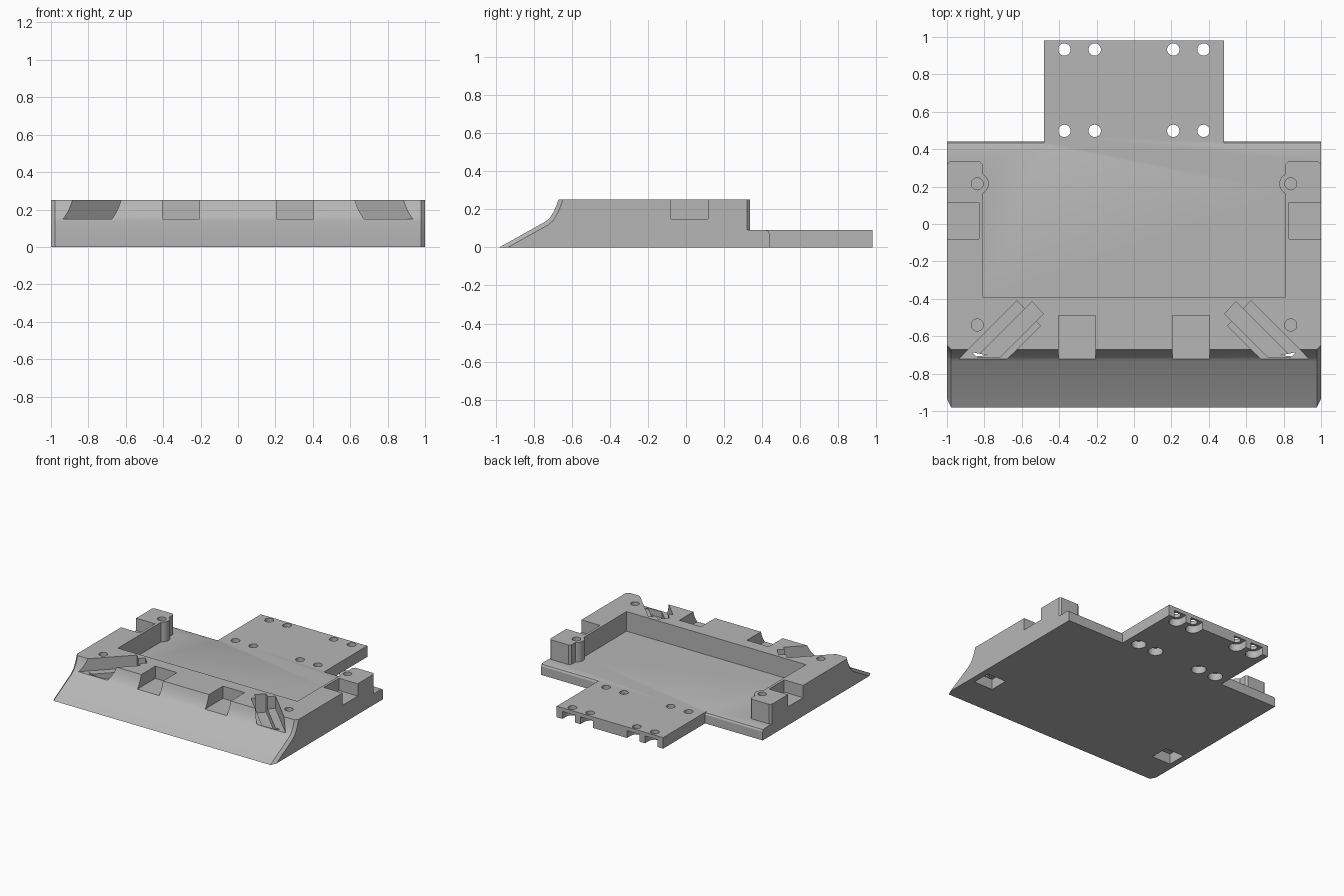
import bpy, bmesh, math

cube = bpy.data.objects.get("Cube")
if cube:
    bpy.data.objects.remove(cube, do_unlink=True)

grey = bpy.data.materials.new("plain_grey")
grey.use_nodes = True
grey.diffuse_color = (0.47, 0.47, 0.47, 1)
grey.node_tree.nodes["Principled BSDF"].inputs["Base Color"].default_value = grey.diffuse_color


def prism(name, pts, lo, hi, along="z"):
    """Extrude an outline: (x, y) points along z, or (y, z) points along x."""
    bm = bmesh.new()
    ends = []
    for h in (lo, hi):
        ends.append([bm.verts.new((a, b, h) if along == "z" else (h, a, b)) for a, b in pts])
    bm.faces.new(ends[0])
    bm.faces.new(ends[1])
    n = len(pts)
    for i in range(n):
        j = (i + 1) % n
        bm.faces.new((ends[0][i], ends[0][j], ends[1][j], ends[1][i]))
    bmesh.ops.recalc_face_normals(bm, faces=bm.faces)
    mesh = bpy.data.meshes.new(name)
    bm.to_mesh(mesh)
    bm.free()
    mesh.materials.append(grey)
    ob = bpy.data.objects.new(name, mesh)
    bpy.context.collection.objects.link(ob)
    return ob


def rect(x0, x1, y0, y1):
    return [(x0, y0), (x1, y0), (x1, y1), (x0, y1)]


def circle(x, y, r, n=32):
    return [(x + r * math.cos(math.tau * i / n), y + r * math.sin(math.tau * i / n)) for i in range(n)]


def combine(tool, operation="DIFFERENCE"):
    tool.hide_render = True
    mod = body.modifiers.new(tool.name, "BOOLEAN")
    mod.operation, mod.solver, mod.object = operation, "EXACT", tool
    bpy.context.view_layer.objects.active = body
    bpy.ops.object.modifier_apply(modifier=mod.name)
    bpy.data.objects.remove(tool, do_unlink=True)


def cut_pair(name, pts, lo, hi):
    """Cut the same outline on the left and the right."""
    for s in (1, -1):
        combine(prism(name, [(s * x, y) for x, y in pts], lo, hi))


# Tray body with a sloping, slightly hollow front
front = [(-0.98, 0), (-0.735, 0.137), (-0.715, 0.155), (-0.696, 0.185), (-0.682, 0.215), (-0.67, 0.25)]
body = prism("tray_body", front + [(0.44, 0.25), (0.44, 0)], -1, 1, "x")

# Chamfer along both ends of the front
bm = bmesh.new()
bm.from_mesh(body.data)
edges = [e for e in bm.edges
         if abs(e.verts[0].co.x - e.verts[1].co.x) < 0.01 and all(v.co.y < -0.6 for v in e.verts)]
edges = [e for e in edges if abs(e.verts[0].co.z - e.verts[1].co.z) > 0.001]
bmesh.ops.bevel(bm, geom=edges, offset=0.022, segments=1, affect="EDGES")
bm.to_mesh(body.data)
bm.free()

# Rear tongue
combine(prism("rear_tongue", rect(-0.48, 0.48, 0.3, 0.98), 0, 0.2), "UNION")

# Open recess and rear ledge, leaving round screw bosses in the side walls
boss_x, boss_y = 0.835, 0.215
half = [(0.81, -0.39)]
for i in range(13):
    a = math.radians(243 - 126 * i / 12)
    half.append((boss_x + 0.058 * math.cos(a), boss_y + 0.058 * math.sin(a)))
half += [(0.81, 0.32), (0.825, 0.335), (0.985, 0.335), (1.0, 0.32), (1.1, 0.32), (1.1, 1.2)]
combine(prism("recess", half + [(-x, y) for x, y in reversed(half)], 0.09, 0.4))

# Softened rear edge of the ledge
for s in (1, -1):
    ledge = [(0.42, 0.0901), (0.433, 0.085), (0.4401, 0.07), (0.5, 0.07), (0.5, 0.12)]
    combine(prism("ledge_edge", ledge, s * 0.48, s * 1.1, "x"))

# Side and front cable notches
cut_pair("side_notch", rect(0.83, 1.1, -0.08, 0.115), 0.15, 0.4)
cut_pair("front_notch", rect(0.207, 0.403, -0.49, -1.1), 0.15, 0.4)

# Diagonal corner channels with a deeper middle slot
cut_pair("corner_channel", [(0.625, -0.41), (0.5, -0.545), (0.795, -0.84), (1.055, -0.84)], 0.15, 0.4)
cut_pair("corner_slot", [(0.545, -0.415), (0.485, -0.48), (0.715, -0.71), (0.84, -0.71)], 0.1, 0.4)

# Pockets under the corners, with a small opening upwards
cut_pair("under_pocket", rect(0.78, 0.95, -0.715, -0.56), -0.1, 0.085)
cut_pair("pocket_opening", [(0.785, -0.702), (0.865, -0.686), (0.845, -0.708)], 0.05, 0.2)

# Blind screw holes in the rim
for y in (boss_y, -0.54):
    cut_pair("rim_screw_hole", circle(boss_x + 0.003, y, 0.032), 0.12, 0.4)

# Tongue screw holes, counterbored below and open at the rear edge
for x in (0.21, 0.372):
    for y in (0.498, 0.933):
        cut_pair("tongue_hole", circle(x, y, 0.033), -0.1, 0.2)
        bore = circle(x, y, 0.056)
        if y > 0.9:
            bore = [(px, py) for px, py in bore if py < y + 0.001]
            bore += [(x + 0.056, 1.1), (x - 0.056, 1.1)]
            bore = sorted(bore[:-2], key=lambda p: p[0]) + bore[-2:]
        cut_pair("tongue_bore", bore, -0.1, 0.06)

bpy.ops.object.select_all(action="DESELECT")
body.select_set(True)
bpy.context.view_layer.objects.active = body
bpy.ops.object.shade_smooth_by_angle(angle=math.radians(25))
